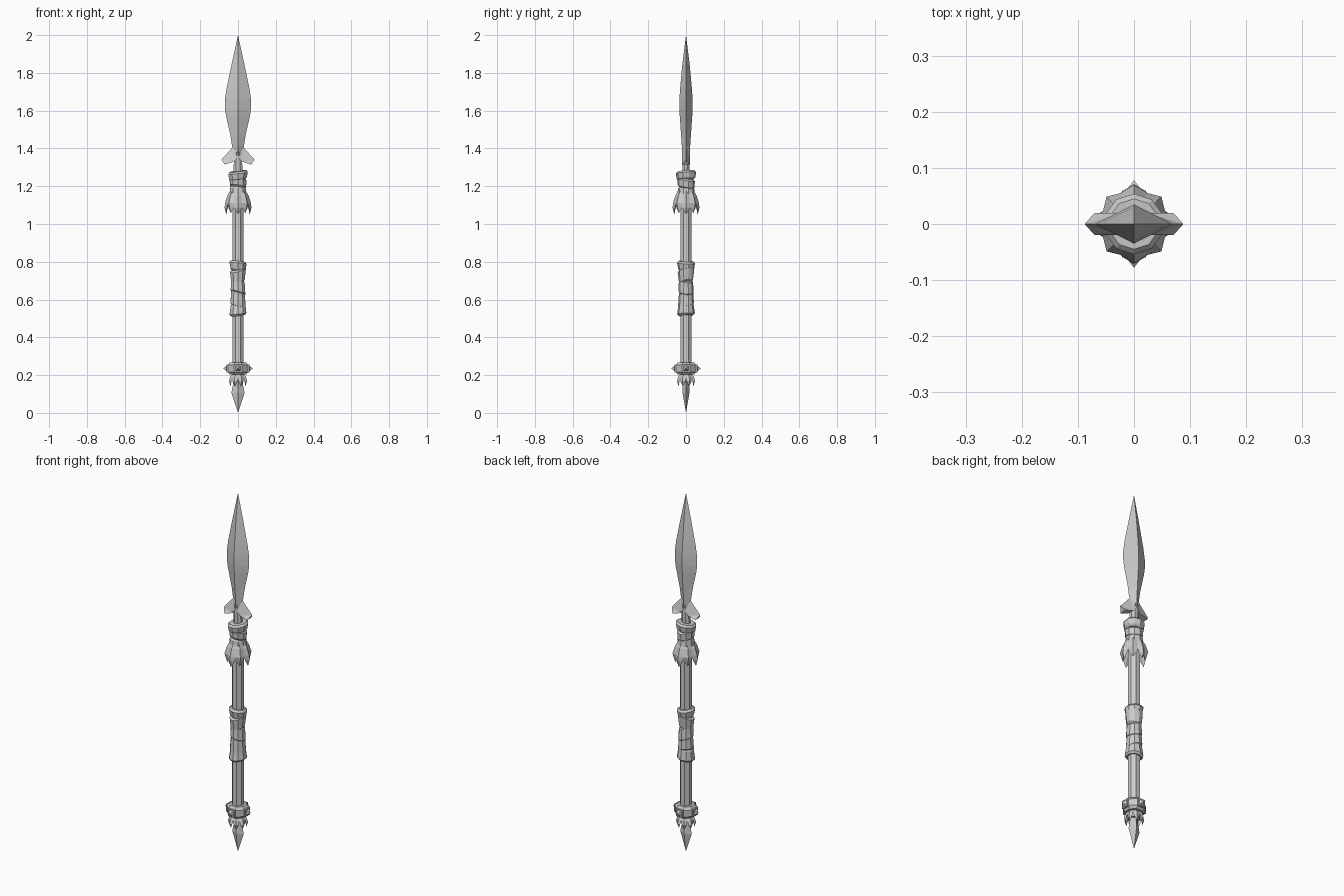
import bpy
from math import sin, cos, pi

if "Cube" in bpy.data.objects:
    bpy.data.objects.remove(bpy.data.objects["Cube"])


def mesh(name, verts, faces):
    me = bpy.data.meshes.new(name)
    me.from_pydata(verts, [], faces)
    ob = bpy.data.objects.new(name, me)
    bpy.context.collection.objects.link(ob)
    bpy.context.view_layer.objects.active = ob
    ob.select_set(True)
    bpy.ops.object.mode_set(mode='EDIT')
    bpy.ops.mesh.select_all(action='SELECT')
    bpy.ops.mesh.remove_doubles(threshold=0.0001)
    bpy.ops.mesh.normals_make_consistent(inside=False)
    bpy.ops.object.mode_set(mode='OBJECT')
    ob.select_set(False)
    return ob


def skin(name, rings):
    """Bridge equal rings of points and cap both ends."""
    n = len(rings[0])
    faces = [(i * n + j, i * n + (j + 1) % n, (i + 1) * n + (j + 1) % n, (i + 1) * n + j)
             for i in range(len(rings) - 1) for j in range(n)]
    last = (len(rings) - 1) * n
    faces += [tuple(range(n))[::-1], tuple(range(last, last + n))]
    return mesh(name, [p for r in rings for p in r], faces)


def lathe(name, profile, n=8, tilt=0, phase=0, turn=0.5):
    """Rings of (z, x radius, y radius); tilt slants them like wrapped cloth."""
    rings = []
    for z, rx, ry in profile:
        angs = [2 * pi * (j + turn) / n for j in range(n)]
        rings.append([(rx * cos(a), ry * sin(a), z + tilt * cos(a - phase)) for a in angs])
    return skin(name, rings)


def band(name, z0, z1, r0, r1, tilt, phase):
    b = 0.01
    prof = [(z0, r0 - 0.009), (z0 + b, r0), (z1 - b, r1), (z1, r1 - 0.009)]
    lathe(name, [(z, r, r) for z, r in prof], 10, tilt, phase)


def leaf(name, stations, ang):
    """Pointed leaf from (radius, z, half width) stations, ridged outward."""
    rings = []
    for r, z, w in stations:
        pts = [(r - 0.25 * w, -w), (r + 0.35 * w, 0), (r - 0.25 * w, w), (r - 0.45 * w, 0)]
        rings.append([(x * cos(ang) - y * sin(ang), x * sin(ang) + y * cos(ang), z) for x, y in pts])
    skin(name, rings)


# Blade with a diamond section
lathe("blade", [(1.36, 0.02, 0.022), (1.41, 0.031, 0.022), (1.47, 0.04, 0.026),
                (1.57, 0.063, 0.033), (1.61, 0.069, 0.035), (1.66, 0.069, 0.035),
                (1.72, 0.06, 0.031), (1.85, 0.033, 0.019), (2.0, 0, 0)], 4, turn=0)

# Wings at the blade root
for side, s in (("left", -1), ("right", 1)):
    v = [(0, 0, 1.43), (0.03, 0, 1.405), (0.088, 0, 1.34)]
    for y in (-0.02, 0.02):
        v += [(0, y, 1.365), (0.022, y, 1.33), (0.07, y, 1.315)]
    f = [(0, 3, 6)]
    for k in (3, 6):
        f += [(0, 1, k), (1, k + 1, k), (1, 2, k + 1), (2, k + 2, k + 1)]
    f += [(3, 4, 7, 6), (4, 5, 8, 7), (5, 2, 8)]
    mesh("blade_wing_" + side, [(s * x, y, z) for x, y, z in v], f)

# Shaft and the thinner neck under the blade
lathe("shaft", [(0.17, 0.032, 0.032), (1.26, 0.032, 0.032)])
lathe("neck", [(1.2, 0.025, 0.022), (1.38, 0.024, 0.02)])

# Upper wrap with hanging leaves
band("upper_wrap_rim", 1.232, 1.28, 0.049, 0.054, 0.007, 0.6)
band("upper_wrap_middle", 1.19, 1.245, 0.045, 0.047, -0.01, 0.9)
band("upper_wrap_lower", 1.145, 1.205, 0.047, 0.042, 0.006, 2.2)
for i in range(8):
    d = 0.008 * (i % 2)
    leaf("upper_leaf", [(0.035, 1.18, 0.012), (0.049, 1.15, 0.021), (0.06, 1.11, 0.026),
                        (0.064 - d, 1.085, 0.02), (0.062 - d, 1.05 + d, 0)], i * pi / 4 + pi / 2)

# Grip wrap of overlapping slanted bands
band("grip_rim_top", 0.75, 0.803, 0.041, 0.048, -0.005, 0.4)
band("grip_band_upper", 0.685, 0.765, 0.037, 0.044, 0.014, 0.7)
band("grip_band_middle", 0.63, 0.71, 0.041, 0.037, -0.012, 0.4)
band("grip_band_lower", 0.565, 0.655, 0.042, 0.037, 0.012, 2.4)
band("grip_rim_bottom", 0.515, 0.585, 0.047, 0.04, 0.005, 0.4)

# Collar with four pointed studs
lathe("collar", [(z, r, r) for z, r in ((0.203, 0.046), (0.217, 0.058),
                                        (0.253, 0.058), (0.267, 0.046))])
for i in range(4):
    c, s = round(cos(i * pi / 2)), round(sin(i * pi / 2))
    rings = []
    for r, w in ((0.045, 0.021), (0.06, 0.021), (0.06, 0.014), (0.078, 0)):
        sq = [(-w, -w), (w, -w), (w, w), (-w, w)]
        rings.append([(r * c - a * s, r * s + a * c, 0.235 + b) for a, b in sq])
    skin("collar_stud", rings)

# Small leaves under the collar and the butt spike
for i in range(8):
    leaf("lower_leaf", [(0.025, 0.21, 0.01), (0.04, 0.19, 0.016), (0.047, 0.168, 0.014),
                        (0.042, 0.14, 0)], i * pi / 4 + pi / 8)
lathe("butt_spike", [(0.0, 0, 0), (0.105, 0.035, 0.018), (0.13, 0.03, 0.018),
                     (0.2, 0.018, 0.015)], 4, turn=0)
